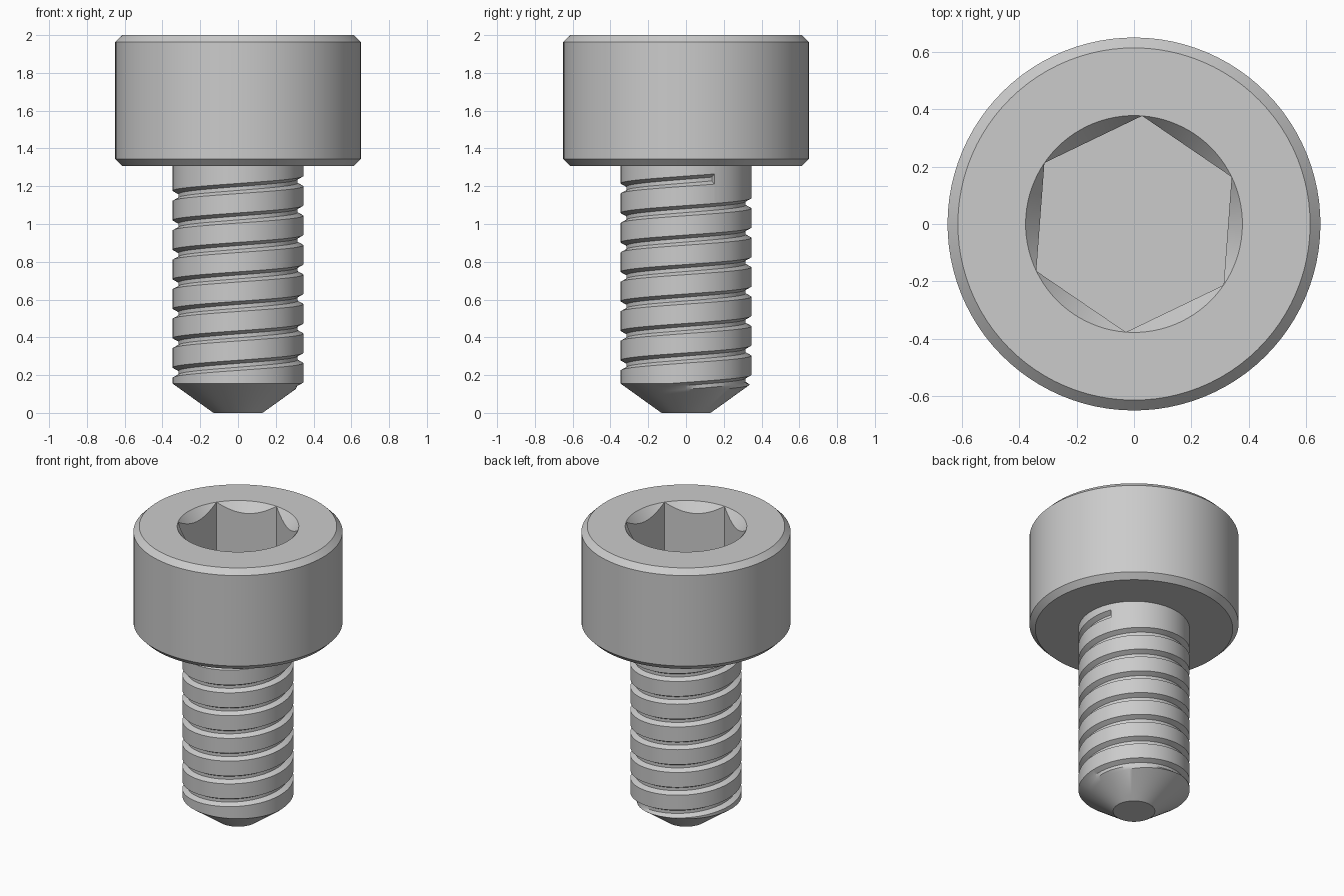
import bpy
import bmesh
from math import cos, sin, pi, radians

if "Cube" in bpy.data.objects:
    bpy.data.objects.remove(bpy.data.objects["Cube"], do_unlink=True)

STEPS = 96                 # columns around the axis
START = radians(25.7)      # direction of a socket corner and of the thread end
HEAD_R, HEAD_BOTTOM, TOP, CHAMFER = 0.65, 1.308, 2.0, 0.036
SOCKET_R, SOCKET_FLOOR = 0.378, 1.64
SHANK_R, ROOT_R, TIP_R, TIP_Z = 0.346, 0.315, 0.13, 0.155
PITCH, THREAD_TOP, TURNS = 0.156, 1.238, 8
GROOVE_HALF, ROOT_HALF = 0.027, 0.01

steel = bpy.data.materials.new("steel_grey")
steel.use_nodes = True
GREY = (0.6, 0.6, 0.6, 1)
steel.diffuse_color = GREY
steel.node_tree.nodes["Principled BSDF"].inputs["Base Color"].default_value = GREY


def loft(name, profile, cap_first=False, cap_last=False, end_rows=None):
    """Skin (radius, height) profiles that may change with each column."""
    bm = bmesh.new()
    columns = []
    for j in range(STEPS + 1):
        a = START - 2 * pi * j / STEPS
        columns.append([bm.verts.new((r * cos(a), r * sin(a), z)) for r, z in profile(j)])
    for left, right in zip(columns, columns[1:]):
        for i in range(len(left) - 1):
            bm.faces.new((left[i], right[i], right[i + 1], left[i + 1]))
    if cap_first:
        bm.faces.new([c[0] for c in reversed(columns[:-1])])
    if cap_last:
        bm.faces.new([c[-1] for c in columns[:-1]])
    if end_rows:
        bm.faces.new([columns[0][i] for i in end_rows])
    bmesh.ops.remove_doubles(bm, verts=bm.verts[:], dist=1e-5)
    mesh = bpy.data.meshes.new(name)
    bm.to_mesh(mesh)
    bm.free()
    mesh.materials.append(steel)
    obj = bpy.data.objects.new(name, mesh)
    bpy.context.collection.objects.link(obj)
    bpy.ops.object.select_all(action="DESELECT")
    obj.select_set(True)
    bpy.context.view_layer.objects.active = obj
    bpy.ops.object.shade_smooth_by_angle(angle=radians(30))
    return obj


def head_profile(j):
    # Hexagonal socket wall, scalloped by a conical countersink
    a = (2 * pi * j / STEPS) % (pi / 3) - pi / 6
    hex_r = min(SOCKET_R, SOCKET_R * cos(pi / 6) / cos(a))
    scallop = TOP - (SOCKET_R - hex_r) * 1.25
    return [(hex_r, SOCKET_FLOOR), (hex_r, scallop), (SOCKET_R, TOP),
            (HEAD_R - CHAMFER, TOP), (HEAD_R, TOP - CHAMFER),
            (HEAD_R, HEAD_BOTTOM + CHAMFER), (HEAD_R - CHAMFER, HEAD_BOTTOM),
            (ROOT_R, HEAD_BOTTOM)]


def on_tip(r, z):
    # Keep a point inside the conical tip
    z = max(z, 0)
    return min(r, TIP_R + (SHANK_R - TIP_R) * z / TIP_Z), z


def shank_profile(j):
    # Helical trapezoid groove that runs out into the tip
    rows = [(SHANK_R, HEAD_BOTTOM + 0.01)]
    for k in range(TURNS):
        z = THREAD_TOP - PITCH * (k + j / STEPS)
        if k == TURNS - 1:
            rim = min(max(TIP_Z, z + GROOVE_HALF), rows[-1][1])
            rows.append(on_tip(SHANK_R, rim))
        rows += [on_tip(SHANK_R, z + GROOVE_HALF), on_tip(ROOT_R, z + ROOT_HALF),
                 on_tip(ROOT_R, z - ROOT_HALF), on_tip(SHANK_R, z - GROOVE_HALF)]
    rows.append(on_tip(SHANK_R, min(TIP_Z, rows[-1][1])))
    rows.append((TIP_R, 0))
    return rows


loft("socket_head", head_profile, cap_first=True)
loft("threaded_shank", shank_profile, cap_last=True, end_rows=(1, 2, 3, 4))
